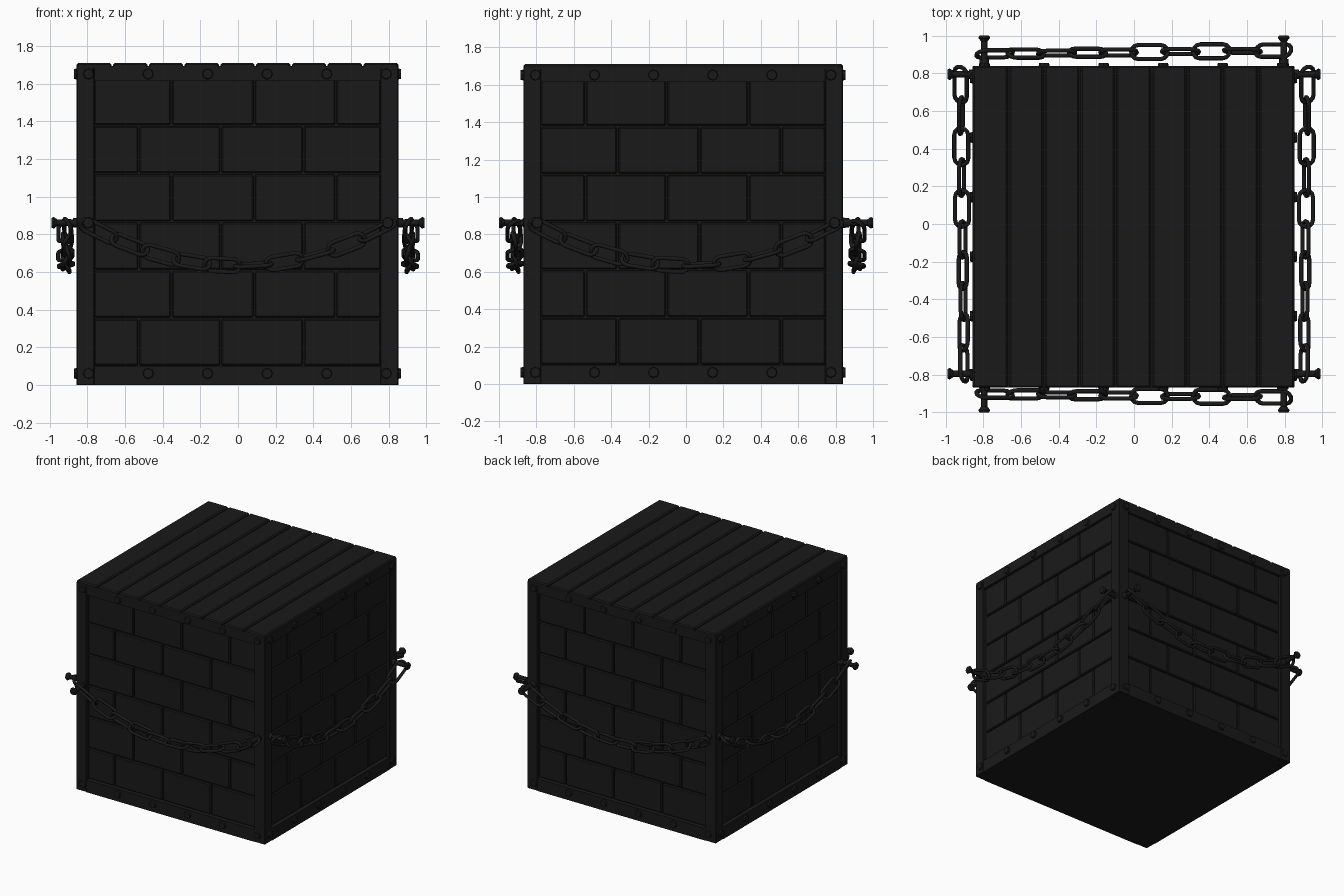
import bpy, bmesh
from math import pi, sin, cos, atan, radians
from mathutils import Matrix, Vector

if "Cube" in bpy.data.objects:
    bpy.data.objects.remove(bpy.data.objects["Cube"])

H = 0.854                                   # half width of the crate
CENTRE = Matrix.Translation((-0.003, -0.015, 0))

black = bpy.data.materials.new("black")
black.diffuse_color = (0.01, 0.01, 0.01, 1)
black.use_nodes = True
black.node_tree.nodes["Principled BSDF"].inputs["Base Color"].default_value = black.diffuse_color


def turn(k):
    """Front (0), right (1), back (2), left (3)."""
    return Matrix.Rotation(k * pi / 2, 4, 'Z')


def finish(name, bm, smooth=False):
    bmesh.ops.recalc_face_normals(bm, faces=bm.faces)
    me = bpy.data.meshes.new(name)
    bm.to_mesh(me)
    bm.free()
    me.materials.append(black)
    ob = bpy.data.objects.new(name, me)
    bpy.context.collection.objects.link(ob)
    if smooth:
        bpy.ops.object.select_all(action='DESELECT')
        bpy.context.view_layer.objects.active = ob
        ob.select_set(True)
        bpy.ops.object.shade_smooth_by_angle(angle=radians(50))
    return ob


def box(bm, lo, hi, m=Matrix(), bevel=0.0):
    lo, hi = Vector(lo), Vector(hi)
    size = hi - lo
    mat = m @ Matrix.Translation((lo + hi) / 2) @ Matrix.Diagonal((*size, 1))
    vs = bmesh.ops.create_cube(bm, size=1, matrix=mat)['verts']
    if bevel:
        edges = list({e for v in vs for e in v.link_edges})
        bmesh.ops.bevel(bm, geom=edges, offset=bevel, segments=1, affect='EDGES')


def peg(bm, m, u, z, y0, y1, r0, r1, sides):
    """Round peg standing out of a face, from depth y0 to y1."""
    mat = m @ Matrix.Translation((u, -(y0 + y1) / 2, z)) @ Matrix.Rotation(pi / 2, 4, 'X')
    bmesh.ops.create_cone(bm, cap_ends=True, segments=sides, radius1=r0, radius2=r1,
                          depth=y1 - y0, matrix=mat)


# Inner core and bottom
bm = bmesh.new()
box(bm, (-H + 0.045, -H + 0.045, 0), (H - 0.045, H - 0.045, 1.695), CENTRE)
finish("crate_core", bm)

# Corner posts and top and bottom rails
bm = bmesh.new()
for k in range(4):
    m = CENTRE @ turn(k)
    box(bm, (-H, -H, 0), (-H + 0.095, -H + 0.095, 1.695), m, 0.004)
    for z0, z1 in ((0, 0.1), (1.615, 1.695)):
        box(bm, (-H + 0.095, -H, z0), (H - 0.095, -H + 0.09, z1), m)
finish("crate_frame", bm)

# Staggered wall planks
bm = bmesh.new()
rows = [0.10, 0.355, 0.61, 0.867, 1.122, 1.378, 1.625]
seams = (-0.35, 0.088, 0.523)
for k in range(4):
    m = CENTRE @ turn(k)
    for i in range(6):
        s = 1 if (i + k) % 2 else -1
        cuts = sorted([-0.765, 0.765] + [s * c for c in seams])
        for a, b in zip(cuts, cuts[1:]):
            box(bm, (a + 0.004, -H + 0.022, rows[i] + 0.004),
                (b - 0.004, -H + 0.06, rows[i + 1] - 0.004), m, 0.007)
finish("wall_planks", bm)

# Lid planks
bm = bmesh.new()
w = 2 * H / 9
for i in range(9):
    x = -H + i * w
    a = x + (0.004 if i else 0)
    b = x + w - (0.004 if i < 8 else 0)
    box(bm, (a, -H, 1.675), (b, H, 1.71), CENTRE, 0.009)
finish("lid_planks", bm)

# Rivets along the rails
bm = bmesh.new()
for k in range(4):
    for i in range(6):
        for z in (0.062, 1.652):
            peg(bm, CENTRE @ turn(k), -0.79 + i * 0.316, z, H - 0.005, H + 0.015,
                0.03, 0.026, 8)
finish("rivets", bm)

# Bolts that hold the chains
bm = bmesh.new()
for k in range(4):
    tip = 0.99 if k % 2 else 1.0
    for u in (-0.795, 0.795):
        peg(bm, turn(k), u, 0.862, 0.82, tip - 0.01, 0.017, 0.017, 12)
        peg(bm, turn(k), u, 0.862, 0.82, 0.875, 0.03, 0.024, 12)
        peg(bm, turn(k), u, 0.862, tip - 0.03, tip - 0.012, 0.018, 0.031, 12)
        peg(bm, turn(k), u, 0.862, tip - 0.012, tip, 0.031, 0.026, 12)
finish("chain_bolts", bm, True)


def link(bm, m, half=0.058, r=0.038, wire=0.0115, arc=7, sides=8):
    """Oval chain link lying in its own xy plane."""
    rings = []
    for end in (1, -1):
        for i in range(arc):
            t = -pi / 2 + pi * i / (arc - 1) + (0 if end > 0 else pi)
            out = Vector((cos(t), sin(t), 0))
            c = Vector((end * half, 0, 0)) + out * r
            ring = []
            for j in range(sides):
                q = 2 * pi * j / sides
                ring.append(bm.verts.new(m @ (c + out * wire * cos(q)
                                              + Vector((0, 0, wire * sin(q))))))
            rings.append(ring)
    for p, q in zip(rings, rings[1:] + rings[:1]):
        for j in range(sides):
            n = (j + 1) % sides
            bm.faces.new((p[j], p[n], q[n], q[j]))


# Sagging chains, ten links on each side
rolls = [30, -75, 12, -70, 10, -65, 55, -70, 55, -60]
for k, name in enumerate(("front", "right", "back", "left")):
    bm = bmesh.new()
    flip = Matrix.Scale(-1 if k > 1 else 1, 4, (1, 0, 0))
    for i, roll in enumerate(rolls):
        s = 0.74 - i * 1.48 / 9
        z = 0.635 + 0.215 * (s / 0.8) ** 2
        slope = 2 * 0.215 * s / 0.64
        m = (turn(k) @ flip @ Matrix.Translation((s, -0.912 - 0.012 * s, z))
             @ Matrix.Rotation(-atan(slope), 4, 'Y')
             @ Matrix.Rotation(radians(roll), 4, 'X'))
        link(bm, m, half=0.058 + 0.012 * abs(s))
    finish(name + "_chain", bm, True)
